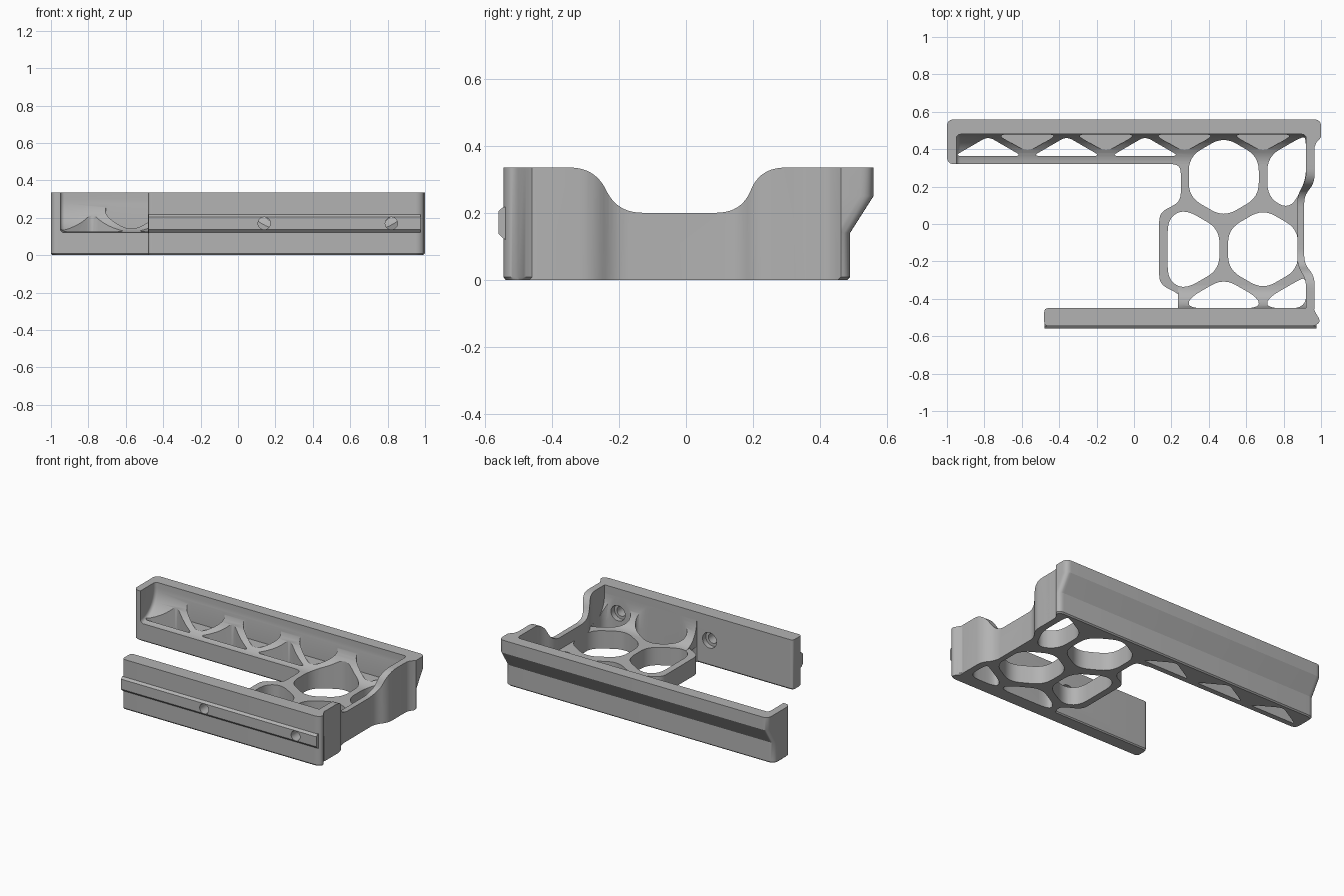
import bpy, bmesh, math
from mathutils import Vector

if "Cube" in bpy.data.objects:
    bpy.data.objects.remove(bpy.data.objects["Cube"])

grey = bpy.data.materials.new("plain_grey")
grey.use_nodes = True
grey.diffuse_color = (0.45, 0.45, 0.45, 1)
grey.node_tree.nodes["Principled BSDF"].inputs["Base Color"].default_value = grey.diffuse_color


def soften(points, trim, steps=6):
    """Round every corner of a closed outline."""
    out = []
    pts = [Vector(p) for p in points]
    for i, p in enumerate(pts):
        a, b = pts[i - 1] - p, pts[(i + 1) % len(pts)] - p
        a = p + a.normalized() * min(trim, a.length * 0.48)
        b = p + b.normalized() * min(trim, b.length * 0.48)
        for k in range(steps + 1):
            t = k / steps
            out.append(a * (1 - t) ** 2 + p * 2 * t * (1 - t) + b * t * t)
    return out


def add_loft(bm, rings):
    """Skin a stack of matching 3D rings and close both ends."""
    rows = [[bm.verts.new(p) for p in ring] for ring in rings]
    for low, high in zip(rows, rows[1:]):
        for i in range(len(low)):
            bm.faces.new((low[i - 1], low[i], high[i], high[i - 1]))
    bm.faces.new(rows[0])
    bm.faces.new(rows[-1])


def make(name, stacks):
    bm = bmesh.new()
    for rings in stacks:
        add_loft(bm, rings)
    bmesh.ops.recalc_face_normals(bm, faces=bm.faces[:])
    mesh = bpy.data.meshes.new(name)
    bm.to_mesh(mesh)
    bm.free()
    mesh.materials.append(grey)
    ob = bpy.data.objects.new(name, mesh)
    bpy.context.collection.objects.link(ob)
    return ob


def upright(outline, z0, z1):
    return [[(x, y, z) for x, y in outline] for z in (z0, z1)]


def along_x(profile, x0, x1):
    return [[(x, y, z) for y, z in profile] for x in (x0, x1)]


def disc_y(x, z, r, y0, y1):
    ring = [(x + r * math.cos(a), z + r * math.sin(a))
            for a in (math.tau * i / 32 for i in range(32))]
    return [[(u, y, v) for u, v in ring] for y in (y0, y1)]


def boolean(ob, other, operation="DIFFERENCE"):
    mod = ob.modifiers.new("bool", "BOOLEAN")
    mod.object, mod.operation, mod.solver = other, operation, "EXACT"
    bpy.context.view_layer.update()
    ev = ob.evaluated_get(bpy.context.evaluated_depsgraph_get())
    mesh = bpy.data.meshes.new_from_object(ev)
    ob.modifiers.clear()
    ob.data = mesh


def clip(poly, nx, ny, d):
    """Keep the part of a convex outline where nx*x + ny*y <= d."""
    n, out = Vector((nx, ny)), []
    for i, b in enumerate(poly):
        a = poly[i - 1]
        da, db = a.dot(n) - d, b.dot(n) - d
        if da * db < 0:
            out.append(a.lerp(b, da / (da - db)))
        if db <= 0:
            out.append(b)
    return out


PITCH, RADIUS = 0.42, 0.216


def cell(x, y, *limits):
    poly = [Vector((x + RADIUS * math.sin(a), y + RADIUS * math.cos(a)))
            for a in (math.tau * i / 6 for i in range(6))]
    for limit in limits:
        poly = clip(poly, *limit)
    return poly


# Honeycomb openings, trimmed where they meet the walls
MID = 0.48
right = (1, 0, 0.92)
bend_back = (0.87, -0.49, 0.688)
bend_front = (0.87, 0.49, 0.648)
front = (0, -1, 0.45)
cells = [
    cell(MID, 0.252),
    cell(MID + PITCH, 0.252, right, bend_back),
    cell(MID - PITCH / 2, -0.135, (-1, 0, -0.18)),
    cell(MID + PITCH / 2, -0.135),
    cell(MID, -0.505, front),
    cell(MID + PITCH, -0.505, front, right, bend_front),
]
holes = [upright(soften(c, 0.075), -0.1, 0.5) for c in cells]
for k in (1, 2, 3):
    tri = cell(MID - k * PITCH, 0.252, (0, -1, -0.364))
    holes.append(upright(soften(tri, 0.035), -0.1, 0.5))
openings = make("openings_cutter", holes)

# Blind pockets in the cove of the back rail
pockets = [upright(soften(cell(MID + (k + 0.5) * PITCH, 0.6, (0, 1, 0.478)), 0.05), 0.14, 0.5)
           for k in (-3, -2, -1, 0)]
pocket_cutter = make("pocket_cutter", pockets)


# Back rail: rounded bar with an overhanging lip outside and a cove inside
def bar_ring(z, back, inset):
    x, y0, y1 = 1 - inset, 0.32 + inset, back - inset
    return [(p.x, p.y, z) for p in
            soften([(-x, y0), (x, y0), (x, y1), (-x, y1)], 0.04)]


back_rail = make("back_rail", [[bar_ring(0, 0.49, 0.008), bar_ring(0.008, 0.49, 0),
                                bar_ring(0.14, 0.49, 0), bar_ring(0.25, 0.56, 0),
                                bar_ring(0.335, 0.56, 0)]])
arc = [i * math.pi / 24 for i in range(13)]
cove = [(0.32 + 0.16 * math.sin(a), 0.30 - 0.18 * math.cos(a)) for a in arc]
cove = [(0.2, 0.12)] + cove + [(0.48, 0.5), (0.2, 0.5)]
cove_cutter = make("cove_cutter", [along_x(cove, -0.95, 0.92)])
round_ends = cove_cutter.modifiers.new("round", "BEVEL")
round_ends.width, round_ends.segments = 0.022, 4
round_ends.limit_method, round_ends.angle_limit = "ANGLE", math.radians(40)
corner = [(0.965, 0.2), (0.965, 0.41), (0.975, 0.435), (1.01, 0.475), (1.1, 0.475), (1.1, 0.2)]
corner_cutter = make("corner_cutter", [upright(corner, -0.1, 0.5)])
for tool in (cove_cutter, pocket_cutter, corner_cutter, openings):
    boolean(back_rail, tool)

# Honeycomb floor
floor_outline = soften([
    (0.15, 0.36), (0.15, 0.322), (0.25, 0.318), (0.25, 0.12), (0.135, 0.06),
    (0.135, -0.32), (0.25, -0.38), (0.25, -0.43), (0.22, -0.47), (0.94, -0.47),
    (0.94, -0.28), (0.89, -0.2), (0.89, 0.14), (0.94, 0.22), (0.94, 0.36)], 0.045)
floor = make("honeycomb_floor", [upright(floor_outline, 0, 0.12)])
boolean(floor, openings)

# Curved brackets where the floor ribs rise to the front rail
rise = [(-0.33 - 0.12 * math.sin(a), 0.28 - 0.16 * math.cos(a)) for a in arc]
rise = [(-0.46, 0.1), (-0.33, 0.1)] + rise + [(-0.46, 0.28)]
brackets = make("rib_brackets", [along_x(rise, 0.235, 0.93)])
boolean(brackets, openings)

# Side wall with an inward jog and a lowered middle
side = [(0.97, 0.47), (0.965, 0.4), (0.965, 0.22), (0.91, 0.15), (0.91, -0.21),
        (0.965, -0.28), (0.965, -0.48)]
inner = [(0.92, -0.48), (0.92, -0.3), (0.873, -0.22), (0.873, 0.15), (0.92, 0.24), (0.92, 0.47)]
side_wall = make("side_wall", [upright(soften(side + inner, 0.04), 0, 0.335)])
dip = soften([(-0.6, 0.335), (-0.272, 0.335), (-0.205, 0.2), (0.165, 0.2), (0.222, 0.335),
              (0.6, 0.335), (0.6, 0.6), (-0.6, 0.6)], 0.075, 10)
dip_cutter = make("dip_cutter", [along_x(dip, 0.8, 1.2)])
boolean(side_wall, dip_cutter)

# Front rail with an outer ridge and two counterbored screw holes
rail_outline = soften([(-0.48, -0.545), (0.97, -0.545), (0.998, -0.52), (0.965, -0.465),
                       (0.96, -0.45), (-0.48, -0.45)], 0.022)
small = [(x * 0.996, y + (0.006 if y < -0.5 else -0.006)) for x, y in rail_outline]
front_rail = make("front_rail", [[[(x, y, 0) for x, y in small]]
                                 + upright(rail_outline, 0.008, 0.335)])
ridge_profile = [(-0.53, 0.118), (-0.545, 0.122), (-0.56, 0.138), (-0.56, 0.205),
                 (-0.545, 0.218), (-0.53, 0.218)]
ridge = make("front_ridge", [along_x(ridge_profile, -0.478, 0.975)])
boolean(front_rail, ridge, "UNION")
screw_x = (0.14, 0.82)
bore_cutter = make("bore_cutter", [disc_y(x, 0.17, 0.033, -0.7, -0.35) for x in screw_x])
sink_cutter = make("sink_cutter", [disc_y(x, 0.17, 0.052, -0.485, -0.35) for x in screw_x])
for tool in (bore_cutter, sink_cutter):
    boolean(front_rail, tool)
    boolean(brackets, tool)

# Remove the cutting helpers and shade the parts
for helper in (openings, pocket_cutter, cove_cutter, corner_cutter, dip_cutter,
               ridge, bore_cutter, sink_cutter):
    bpy.data.objects.remove(helper)
for part in (back_rail, floor, brackets, side_wall, front_rail):
    bpy.ops.object.select_all(action="DESELECT")
    part.select_set(True)
    bpy.context.view_layer.objects.active = part
    bpy.ops.object.shade_smooth_by_angle(angle=math.radians(30))
